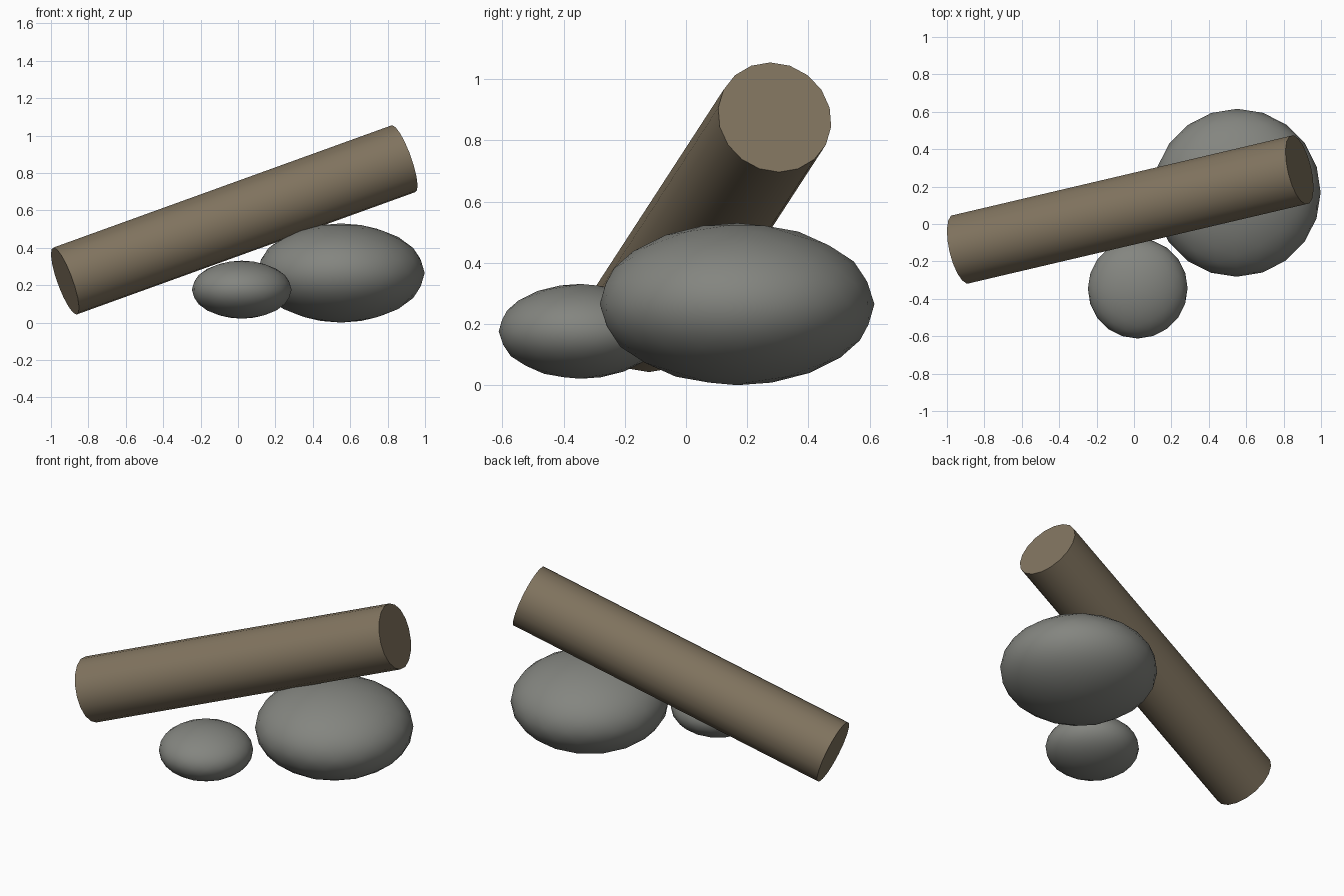
import bpy, math
from mathutils import Vector

if "Cube" in bpy.data.objects:
    bpy.data.objects.remove(bpy.data.objects["Cube"])


def material(name, rgb):
    m = bpy.data.materials.new(name)
    m.diffuse_color = (*rgb, 1)
    m.use_nodes = True
    m.node_tree.nodes["Principled BSDF"].inputs["Base Color"].default_value = m.diffuse_color
    return m


bark = material("brown_bark", (0.22, 0.175, 0.115))
rock = material("grey_rock", (0.23, 0.235, 0.215))


# Leaning log
a, b = Vector((-0.925, -0.135, 0.222)), Vector((0.885, 0.29, 0.876))
bpy.ops.mesh.primitive_cylinder_add(vertices=18, radius=0.19, depth=(b - a).length,
                                    location=(a + b) / 2)
log = bpy.context.object
log.name = "log"
log.rotation_euler = (b - a).to_track_quat('Z', 'Y').to_euler()
log.data.materials.append(bark)
bpy.ops.object.shade_smooth_by_angle(angle=math.radians(40))


# Flattened stones
def stone(name, loc, size):
    bpy.ops.mesh.primitive_ico_sphere_add(subdivisions=3, radius=1, location=loc,
                                          rotation=(0, 0, math.radians(54)))
    ob = bpy.context.object
    ob.name = name
    ob.scale = size
    ob.data.materials.append(rock)
    bpy.ops.object.shade_smooth()


stone("large_stone", (0.55, 0.167, 0.265), (0.45, 0.447, 0.265))
stone("small_stone", (0.02, -0.345, 0.176), (0.268, 0.266, 0.155))
